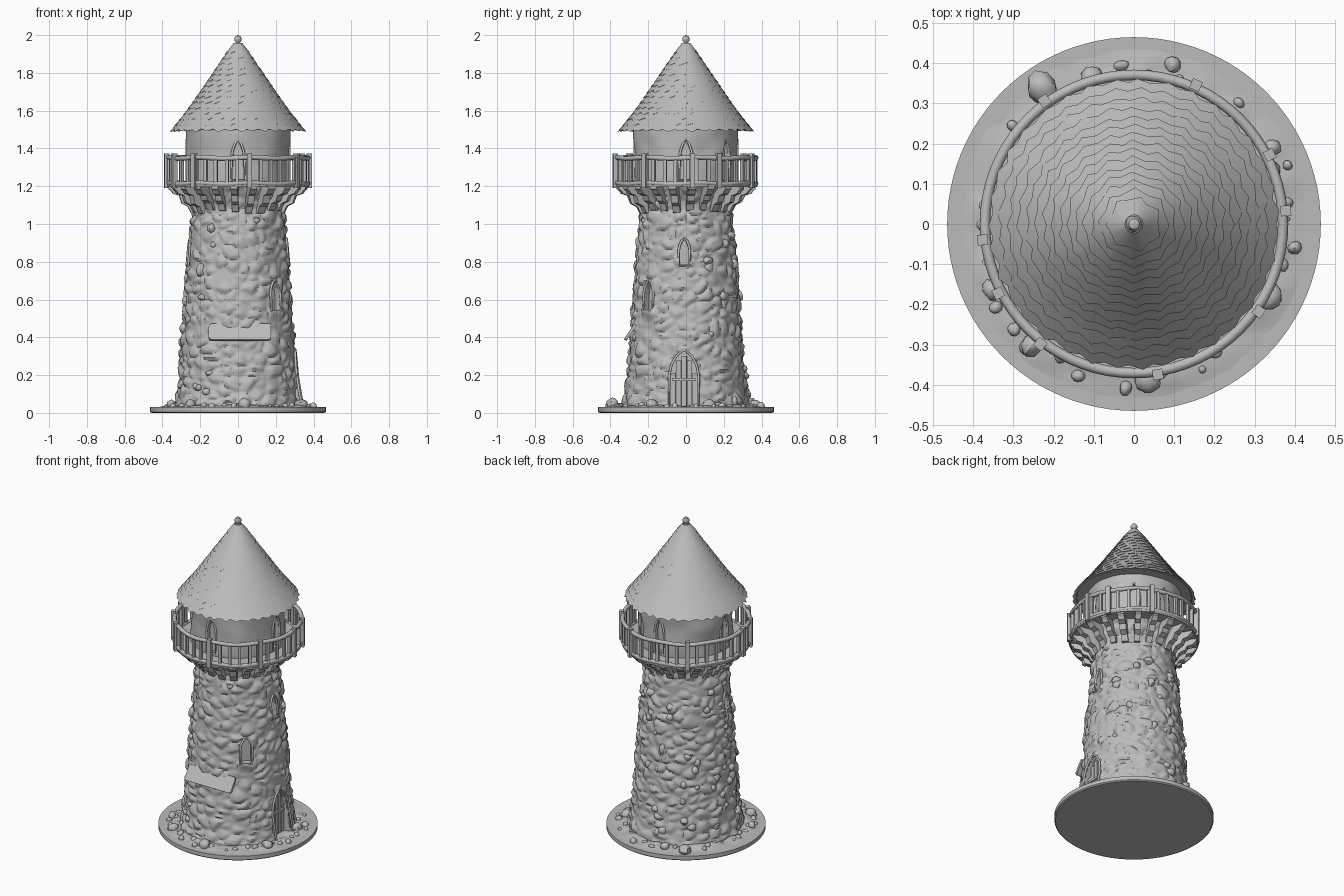
import bpy, bmesh, random
from math import sin, cos, pi, radians, tau
from mathutils import Vector, Matrix, noise

random.seed(4)
cube = bpy.data.objects.get("Cube")
if cube:
    bpy.data.objects.remove(cube)

grey = bpy.data.materials.new("stone grey")
grey.use_nodes = True
grey.diffuse_color = (0.5, 0.5, 0.5, 1)
grey.node_tree.nodes["Principled BSDF"].inputs["Base Color"].default_value = (0.5, 0.5, 0.5, 1)


def select(obj):
    bpy.ops.object.select_all(action='DESELECT')
    obj.select_set(True)
    bpy.context.view_layer.objects.active = obj


def smooth(obj, angle=40):
    select(obj)
    bpy.ops.object.shade_smooth_by_angle(angle=radians(angle))


def finish(name, bm, angle=40):
    bmesh.ops.remove_doubles(bm, verts=bm.verts, dist=0.00005)
    bmesh.ops.recalc_face_normals(bm, faces=bm.faces)
    mesh = bpy.data.meshes.new(name)
    bm.to_mesh(mesh)
    bm.free()
    mesh.materials.append(grey)
    obj = bpy.data.objects.new(name, mesh)
    bpy.context.collection.objects.link(obj)
    if angle:
        smooth(obj, angle)
    return obj


def polar(r, a, z):
    return Vector((r * cos(a), r * sin(a), z))


def interp(table, z):
    for (z0, r0), (z1, r1) in zip(table, table[1:]):
        if z <= z1:
            return r0 + (r1 - r0) * (z - z0) / (z1 - z0)
    return table[-1][1]


def lathe(name, profile, n=64, bump=None, angle=40):
    bm = bmesh.new()
    rows = []
    for r, z in profile:
        row = [polar(r, tau * i / n, z) for i in range(n)]
        rows.append([bm.verts.new(bump(p) if bump and r else p) for p in row])
    for a, b in zip(rows, rows[1:]):
        for i in range(n):
            j = (i + 1) % n
            bm.faces.new((a[i], a[j], b[j], b[i]))
    return finish(name, bm, angle)


def prism(bm, pts, matrix, depth):
    """Extrude a flat outline along local x, centred on zero."""
    lo, hi = ([bm.verts.new(matrix @ Vector((s * depth / 2, u, v))) for u, v in pts] for s in (-1, 1))
    bm.faces.new(lo)
    bm.faces.new(hi)
    for i in range(len(pts)):
        j = (i + 1) % len(pts)
        bm.faces.new((lo[i], lo[j], hi[j], hi[i]))


def spot(r, deg, z):
    return Matrix.Translation(polar(r, radians(deg), z)) @ Matrix.Rotation(radians(deg), 4, 'Z')


def arch(w, h):
    side = [(w, 0), (w, h * 0.55), (w * 0.85, h * 0.74), (w * 0.5, h * 0.9)]
    return side + [(0, h)] + [(-u, v) for u, v in reversed(side)]


def tube(name, pts, radius, cyclic=False):
    curve = bpy.data.curves.new(name, 'CURVE')
    curve.dimensions = '3D'
    curve.bevel_depth = radius
    curve.bevel_resolution = 2
    curve.use_fill_caps = True
    line = curve.splines.new('POLY')
    line.points.add(len(pts) - 1)
    for p, q in zip(line.points, pts):
        p.co = (*q, 1)
    line.use_cyclic_u = cyclic
    curve.materials.append(grey)
    obj = bpy.data.objects.new(name, curve)
    bpy.context.collection.objects.link(obj)
    select(obj)
    bpy.ops.object.convert(target='MESH')
    smooth(bpy.context.object, 50)


def cut(obj, openings, radius):
    """Carve arched niches and edge each with a thin moulding."""
    bm = bmesh.new()
    for deg, z, w, h, deep in openings:
        prism(bm, arch(w, h), spot(radius(z + h / 2) - deep + 0.1, deg, z), 0.2)
    tool = finish("niche_cutter", bm, 0)
    tool.hide_render = True
    mod = obj.modifiers.new("niches", 'BOOLEAN')
    mod.operation, mod.object, mod.solver = 'DIFFERENCE', tool, 'EXACT'
    select(obj)
    bpy.ops.object.modifier_apply(modifier=mod.name)
    bpy.data.objects.remove(tool)
    smooth(obj, 45)
    for deg, z, w, h, deep in openings:
        pts = [spot(radius(z + v) - 0.002, deg, z) @ Vector((0, u, v)) for u, v in arch(w + 0.004, h + 0.004)]
        tube("opening_frame", pts, 0.007, True)


# Round base and uneven ground
lathe("base_disc", [(0, 0), (0.458, 0), (0.465, 0.006), (0.465, 0.03), (0, 0.03)], 96)
def earth(p):
    edge = max(0, 1 - abs(p.xy.length - 0.35) / 0.09)
    return p + Vector((0, 0, edge * (0.012 + 0.015 * noise.noise(p * 18))))
lathe("ground", [(0.28 + 0.01 * i, 0.029) for i in range(17)], 120, earth)

# Tapering stone tower
WALL = [(0.02, 0.345), (0.1, 0.327), (0.2, 0.315), (0.4, 0.3), (0.6, 0.285), (0.8, 0.27),
        (1.0, 0.252), (1.08, 0.243), (1.12, 0.255), (1.2, 0.3)]
def wall(z):
    return interp(WALL, z)
def stones(p):
    q = Vector((p.x * 13, p.y * 13, p.z * 17)) + noise.noise_vector(p * 9) * 0.35
    d = noise.voronoi(q)[0]
    lift = min(0.5, d[1] - d[0]) * 0.032 + noise.noise(p * 11) * 0.007 - 0.009
    return p + Vector((p.x, p.y, 0)).normalized() * lift
heights = [0.02 + 1.18 * i / 130 for i in range(131)]
tower = lathe("tower_wall", [(0, 0.02)] + [(wall(z), z) for z in heights] + [(0, 1.2)], 168, stones)
cut(tower, [(-2, 0.03, 0.074, 0.3, 0.045), (-2, 0.78, 0.025, 0.14, 0.035),
            (-45, 0.54, 0.032, 0.16, 0.04), (188, 0.78, 0.025, 0.14, 0.035)], wall)

# Plank door with crossbar, and window sills
bm = bmesh.new()
for k in range(-2, 3):
    top = 0.27 - 0.022 * k * k
    prism(bm, [(k * 0.029 - 0.0135, 0), (k * 0.029 + 0.0135, 0),
               (k * 0.029 + 0.0135, top), (k * 0.029 - 0.0135, top)], spot(0.274, -2, 0.03), 0.02)
prism(bm, [(-0.06, 0.14), (0.06, 0.14), (0.06, 0.155), (-0.06, 0.155)], spot(0.284, -2, 0.03), 0.02)
finish("door", bm, 20)

# Leaning sign plate on the front
corners = [(0.165, 0.015, -90), (0.165, 0.085, 0), (-0.165, 0.085, 90), (-0.165, 0.015, 180)]
outline = [(u - (0.015 if u > 0 else -0.015) + 0.015 * cos(radians(a + t)), v + 0.015 * sin(radians(a + t)))
           for u, v, a in corners for t in (0, 30, 60, 90)]
bm = bmesh.new()
lean = Matrix.Translation((0.01, -0.322, 0.385)) @ Matrix.Rotation(radians(-33), 4, 'X') @ Matrix.Rotation(-pi / 2, 4, 'Z')
prism(bm, outline, lean, 0.016)
finish("sign_plate", bm, 30)

# Stone brackets beneath the gallery
bm = bmesh.new()
bracket = [(0.22, 1.06), (0.25, 1.065), (0.268, 1.1), (0.3, 1.115), (0.312, 1.15),
           (0.345, 1.16), (0.355, 1.175), (0.368, 1.185), (0.368, 1.205), (0.22, 1.205)]
for k in range(22):
    turn = Matrix.Rotation(tau * (k + 0.3) / 22, 4, 'Z') @ Matrix.Rotation(-pi / 2, 4, 'Z')
    drop = random.uniform(-0.012, 0.012)
    prism(bm, [(-r, z + (drop if z < 1.12 else 0)) for r, z in bracket],
          turn @ Matrix.Scale(1, 4), random.uniform(0.034, 0.042))
finish("gallery_brackets", bm, 25)

# Gallery deck and railing
lathe("gallery_deck", [(0, 1.195), (0.375, 1.195), (0.378, 1.2), (0.378, 1.216), (0, 1.216)], 72)
for name, z, t in (("bottom_rail", 1.215, 0.012), ("top_rail", 1.35, 0.013)):
    tube(name, [polar(0.371, tau * i / 72, z + 0.003 * sin(i * 0.7)) for i in range(72)], t, True)
bm = bmesh.new()
def upright(deg, w, z0, z1, r):
    prism(bm, [(-w, z0), (w, z0), (w, z1), (-w, z1)], spot(r, deg, 0), w * 2)
for k in range(40):
    upright(k * 9 + random.uniform(-0.8, 0.8), 0.0085, 1.21, 1.35, 0.371)
for deg in (5, 27, 66, 126, 186, 207, 232, 279, 325):
    upright(deg, 0.013, 1.19, 1.372, 0.379)
finish("balusters", bm, 30)

# Lantern room
def plaster(p):
    return p + Vector((p.x, p.y, 0)) * 0.035 * noise.noise(p * 9)
room = lathe("upper_room", [(0, 1.2)] + [(0.274, 1.2 + 0.02 * i) for i in range(17)] + [(0, 1.52)], 96, plaster)
cut(room, [(d, 1.23, 0.03, 0.21, 0.03) for d in (0, 50, 90, 180, 270)], lambda z: 0.274)

# Shingled roof in overlapping courses
ROOF = [(1.49, 0.355), (1.55, 0.308), (1.6, 0.268), (1.7, 0.198), (1.8, 0.13), (1.9, 0.062), (1.96, 0.024)]
lathe("roof_core", [(0.2, 1.51), (0.335, 1.498)] +
      [(interp(ROOF, z) - 0.008, z) for z in (1.505, 1.55, 1.6, 1.7, 1.8, 1.9, 1.95)] + [(0, 1.955)], 64)
bm = bmesh.new()
courses = 15
for c in range(courses):
    z0 = 1.497 + 0.44 * c / courses
    z1 = min(z0 + 0.05, 1.958)
    r0, r1 = interp(ROOF, z0), interp(ROOF, z1) - 0.003
    n = 2 * max(7, round(tau * r0 / 0.062))
    rows = [[], [], []]
    for i in range(n):
        a = tau * (i + c % 2 + random.uniform(-0.25, 0.25)) / n
        tip = (0.008 if i % 2 else -0.004) + random.uniform(-0.003, 0.003)
        for row, r, z in zip(rows, (r1, r0 + 0.006 + tip * 0.8, r0 - 0.012), (z1, z0 - tip, z0 + 0.002)):
            row.append(bm.verts.new(polar(r, a, z)))
    for a, b in zip(rows, rows[1:]):
        for i in range(n):
            j = (i + 1) % n
            bm.faces.new((a[i], a[j], b[j], b[i]))
finish("roof_shingles", bm, 30)

# Finial
lathe("finial", [(0, 1.92), (0.03, 1.925), (0.022, 1.945), (0.011, 1.955), (0.012, 1.962), (0.019, 1.97),
                 (0.02, 1.982), (0.013, 1.995), (0, 2.0)], 20)

# Rubble around the foot and stones jutting from the wall
def rock(bm, r, deg, z, size):
    shape = Matrix.Diagonal([size * random.uniform(0.75, 1.25) for _ in range(3)] + [1])
    new = bmesh.ops.create_icosphere(bm, subdivisions=2, radius=1, matrix=spot(r, deg, z) @ shape)["verts"]
    for v in new:
        v.co += noise.noise_vector(v.co * 40) * size * 0.25
bm = bmesh.new()
for k in range(46):
    rock(bm, random.uniform(0.34, 0.41), k * 7.8 + random.uniform(-3, 3), 0.034, random.uniform(0.009, 0.02))
for r, deg, size in ((0.41, 124, 0.033), (0.39, -130, 0.028), (0.39, -85, 0.03), (0.38, -28, 0.034),
                     (0.38, 106, 0.024), (0.36, 20, 0.032), (0.39, -155, 0.026)):
    rock(bm, r, deg, 0.045, size)
finish("rubble", bm)
bm = bmesh.new()
for k in range(70):
    z = random.uniform(0.06, 1.04)
    deg = random.uniform(22, 300)
    if not 248 < deg < 292:
        rock(bm, wall(z) - 0.012, deg, z, random.uniform(0.018, 0.03))
finish("jutting_stones", bm)
